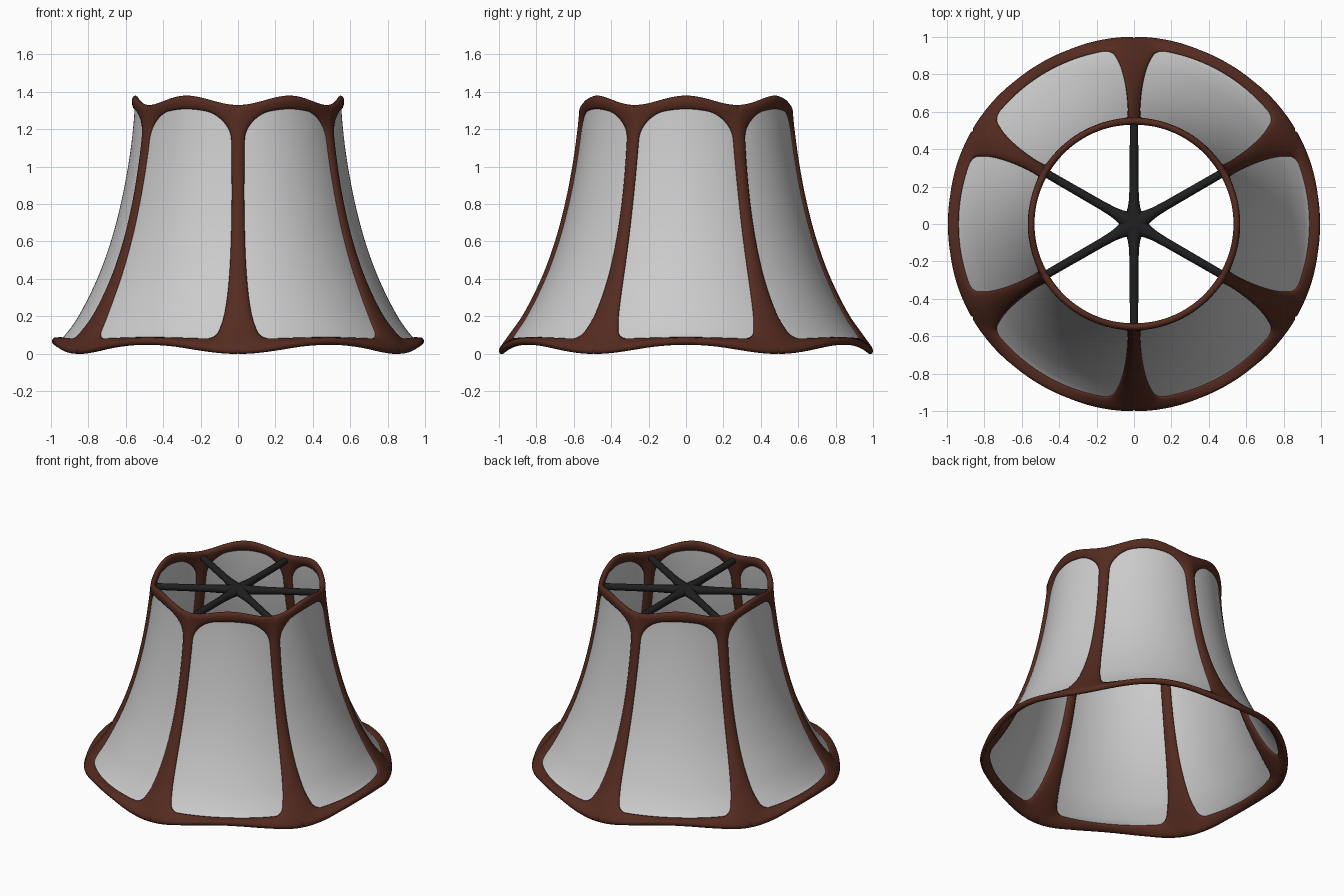
import bpy, bmesh, math
from mathutils import Vector, Matrix

if "Cube" in bpy.data.objects:
    bpy.data.objects.remove(bpy.data.objects["Cube"])

TOP = 1.33
# shade profile: (nominal height, radius) and rib half width: (height, width)
PROFILE = [(0, 0.995), (0.09, 0.93), (0.2, 0.853), (0.4, 0.753), (0.6, 0.68), (0.8, 0.627),
           (1.0, 0.588), (1.2, 0.56), (1.33, 0.548)]
RIB = [(0, 0.14), (0.1, 0.11), (0.2, 0.075), (0.4, 0.048), (0.7, 0.035), (1.0, 0.034), (1.33, 0.04)]


def smooth(pts, x):
    """Smooth curve through the points."""
    def slope(i):
        a, b = pts[max(i - 1, 0)], pts[min(i + 1, len(pts) - 1)]
        return (b[1] - a[1]) / (b[0] - a[0])
    i = 0
    while i < len(pts) - 2 and x > pts[i + 1][0]:
        i += 1
    (x0, y0), (x1, y1) = pts[i], pts[i + 1]
    h = x1 - x0
    t = (x - x0) / h
    return ((2*t**3 - 3*t*t + 1) * y0 + (t**3 - 2*t*t + t) * h * slope(i)
            + (3*t*t - 2*t**3) * y1 + (t**3 - t*t) * h * slope(i + 1))


def surf(th, v):
    """Point on the shade; both rims wave up between the ribs."""
    c = (1 + math.cos(6 * th)) / 2
    z = v + c * (0.065 * max(0, 1 - v / 0.1)**1.5 + 0.05 * max(0, (v - 1.1) / 0.23)**1.5)
    r = smooth(PROFILE, v)
    return Vector((r * math.cos(th), r * math.sin(th), z))


def normal(th, v):
    e = 0.004
    a = surf(th + e, v) - surf(th - e, v)
    b = surf(th, min(v + e, TOP)) - surf(th, max(v - e, 0))
    return a.cross(b).normalized()


def material(name, rgb):
    m = bpy.data.materials.new(name)
    m.diffuse_color = (*rgb, 1)
    m.use_nodes = True
    m.node_tree.nodes["Principled BSDF"].inputs["Base Color"].default_value = m.diffuse_color
    return m


def finish(bm, name, mat=None):
    bmesh.ops.remove_doubles(bm, verts=bm.verts, dist=0.0002)
    bmesh.ops.recalc_face_normals(bm, faces=bm.faces)
    me = bpy.data.meshes.new(name)
    bm.to_mesh(me)
    bm.free()
    for p in me.polygons:
        p.use_smooth = True
    if mat:
        me.materials.append(mat)
    ob = bpy.data.objects.new(name, me)
    bpy.context.collection.objects.link(ob)
    return ob


def grid(bm, rows):
    vs = [[bm.verts.new(p) for p in row] for row in rows]
    for a, b in zip(vs, vs[1:]):
        for i in range(len(a) - 1):
            bm.faces.new((a[i], a[i + 1], b[i + 1], b[i]))


def half_outline():
    """Pairs of (opening, cell edge) points down one half of a panel."""
    z0, z1, rs1, rz1, rs0, rz0 = 0.08, 1.275, 0.55, 0.13, 0.14, 0.045
    out = []
    for i in range(6):
        s = (1 - rs1) * i / 6
        out.append(((s, z1), (s, TOP)))
    for i in range(13):
        k = i / 12
        a = k * math.pi / 2
        p = (1 - rs1 + rs1 * math.sin(a), z1 - rz1 + rz1 * math.cos(a))
        q = (1 - rs1 + rs1 * 2 * k, TOP) if k <= 0.5 else (1, TOP + (z1 - rz1 - TOP) * (2 * k - 1))
        out.append((p, q))
    for i in range(1, 24):
        z = z1 - rz1 + (z0 + rz0 - z1 + rz1) * i / 24
        out.append(((1, z), (1, z)))
    for i in range(11):
        k = i / 10
        a = k * math.pi / 2
        p = (1 - rs0 + rs0 * math.cos(a), z0 + rz0 - rz0 * math.sin(a))
        q = (1, (z0 + rz0) * (1 - 2 * k)) if k <= 0.5 else (1 - rs0 * (2 * k - 1), 0)
        out.append((p, q))
    for i in range(1, 11):
        s = (1 - rs0) * (1 - i / 10)
        out.append(((s, z0), (s, 0)))
    return out


brown = material("brown_trim", (0.09, 0.024, 0.014))
black = material("black_metal", (0.014, 0.014, 0.015))

# frame: ribs and rims around six rounded openings
bm = bmesh.new()
outline = half_outline()
H = 0.02
for cell in range(6):
    rot = Matrix.Rotation(math.radians(60 * cell), 3, 'Z')
    for side in (-1, 1):
        for shell in (-1, 1):
            rows = []
            for t in (0, 0.08, 0.25, 0.5, 0.75, 0.93, 1):
                row = []
                for (s, v), (qs, qv) in outline:
                    edge = s * (math.pi / 6 - smooth(RIB, v) / smooth(PROFILE, v))
                    th = side * (qs * math.pi / 6 * (1 - t) + edge * t)
                    w = min(max(qv * (1 - t) + v * t, 0), TOP)
                    d = min(1, min(w, TOP - w) / 0.025)
                    h = H * math.sqrt(max(0, 1 - t * t)) * math.sqrt(max(0, 1 - (1 - d)**2))
                    row.append(rot @ (surf(th, w) + normal(th, w) * shell * h))
                rows.append(row)
            grid(bm, rows)
finish(bm, "shade_frame", brown)

# fabric lining held in the frame
bm = bmesh.new()
grid(bm, [[surf(math.tau * i / 144, 0.05 + 1.26 * j / 40) for i in range(145)] for j in range(41)])
finish(bm, "fabric_shade")

# spider: six rods flaring into a small hub
bm = bmesh.new()
ZS = 1.285
for k in range(6):
    rot = Matrix.Rotation(math.radians(30 + 60 * k), 3, 'Z')
    rows = []
    for x, r in ((0, 0.045), (0.06, 0.042), (0.09, 0.033), (0.13, 0.027), (0.2, 0.024), (0.55, 0.022)):
        rows.append([rot @ Vector((x, r * math.cos(a), min(r, 0.028) * math.sin(a))) + Vector((0, 0, ZS))
                     for a in [math.tau * i / 16 for i in range(17)]])
    grid(bm, rows)
finish(bm, "spider_rods", black)

bpy.ops.mesh.primitive_uv_sphere_add(segments=32, ring_count=16, radius=0.08, location=(0, 0, ZS))
hub = bpy.context.object
hub.name = "spider_hub"
hub.scale.z = 0.38
hub.data.materials.append(black)
bpy.ops.object.shade_smooth()
